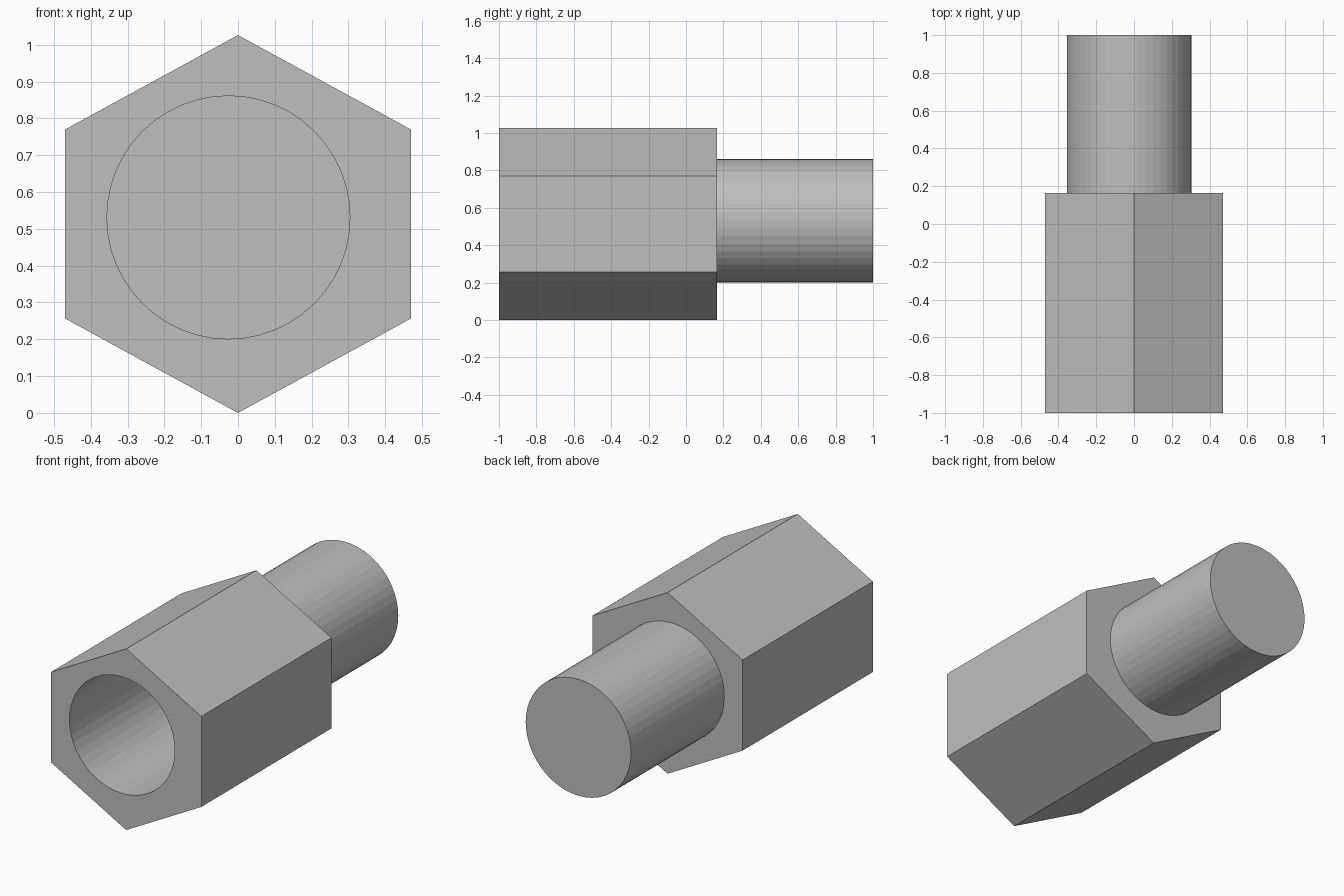
import bpy, math

cube = bpy.data.objects.get("Cube")
if cube:
    bpy.data.objects.remove(cube, do_unlink=True)

# One plain grey metal
grey = bpy.data.materials.new("grey metal")
grey.use_nodes = True
colour = (0.52, 0.52, 0.52, 1)
grey.diffuse_color = colour
grey.node_tree.nodes["Principled BSDF"].inputs["Base Color"].default_value = colour

FRONT, SHOULDER, BACK = -1.0, 0.165, 1.0
HALF_WIDTH, HEIGHT = 0.47, 1.026
RADIUS, SIDES = 0.33, 48
AXIS_X, AXIS_Z = -0.026, 0.531
BORE_DEPTH = 0.83


def prism(name, outline, y0, y1):
    """Extrude an x-z outline along y."""
    n = len(outline)
    verts = [(x, y, z) for y in (y0, y1) for x, z in outline]
    faces = [tuple(range(n)), tuple(reversed(range(n, 2 * n)))]
    faces += [(i, i + n, (i + 1) % n + n, (i + 1) % n) for i in range(n)]
    mesh = bpy.data.meshes.new(name)
    mesh.from_pydata(verts, [], faces)
    mesh.materials.append(grey)
    obj = bpy.data.objects.new(name, mesh)
    bpy.context.collection.objects.link(obj)
    return obj


angles = [2 * math.pi * i / SIDES for i in range(SIDES)]
circle = [(AXIS_X + RADIUS * math.cos(a), AXIS_Z + RADIUS * math.sin(a)) for a in angles]
low, high = HEIGHT / 4, HEIGHT * 3 / 4
hexagon = [(0, 0), (HALF_WIDTH, low), (HALF_WIDTH, high),
           (0, HEIGHT), (-HALF_WIDTH, high), (-HALF_WIDTH, low)]

# Hexagonal body and round stud
body = prism("hex_body", hexagon, FRONT, SHOULDER)
prism("round_stud", circle, SHOULDER - 0.01, BACK)

# Blind bore in the front of the body
cutter = prism("bore_cutter", circle, FRONT - 0.1, FRONT + BORE_DEPTH)
cutter.hide_render = True
cut = body.modifiers.new("bore", 'BOOLEAN')
cut.operation = 'DIFFERENCE'
cut.solver = 'EXACT'
cut.object = cutter
bpy.context.view_layer.objects.active = body
bpy.ops.object.modifier_apply(modifier=cut.name)
bpy.data.objects.remove(cutter, do_unlink=True)
